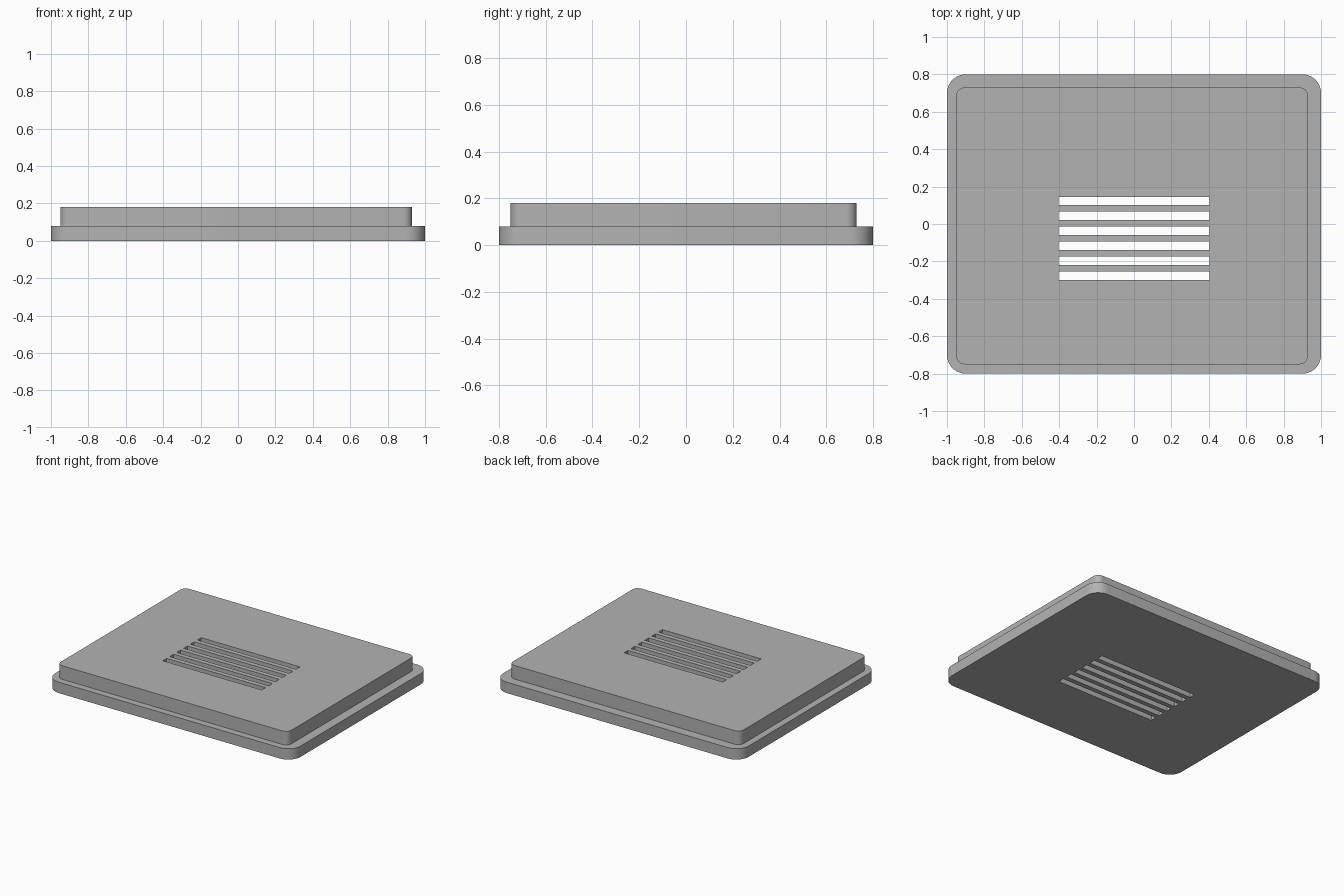
import bpy
import bmesh
from math import radians, cos, sin, pi

cube = bpy.data.objects.get("Cube")
if cube:
    bpy.data.objects.remove(cube)

grey = bpy.data.materials.new("plain grey")
grey.use_nodes = True
colour = (0.45, 0.45, 0.45, 1)
grey.diffuse_color = colour
grey.node_tree.nodes["Principled BSDF"].inputs["Base Color"].default_value = colour


def add_object(name, bm):
    bmesh.ops.recalc_face_normals(bm, faces=bm.faces)
    mesh = bpy.data.meshes.new(name)
    bm.to_mesh(mesh)
    bm.free()
    mesh.materials.append(grey)
    obj = bpy.data.objects.new(name, mesh)
    bpy.context.collection.objects.link(obj)
    return obj


def rounded_slab(name, x0, x1, y0, y1, z0, z1, radius, steps=10):
    """Extrude a rectangle with rounded corners."""
    bm = bmesh.new()
    corners = [(x1 - radius, y1 - radius), (x0 + radius, y1 - radius),
               (x0 + radius, y0 + radius), (x1 - radius, y0 + radius)]
    ring = []
    for i, (cx, cy) in enumerate(corners):
        for s in range(steps + 1):
            a = (i + s / steps) * pi / 2
            ring.append(bm.verts.new((cx + radius * cos(a), cy + radius * sin(a), z0)))
    face = bm.faces.new(ring)
    top = bmesh.ops.extrude_face_region(bm, geom=[face], use_keep_orig=True)
    moved = [v for v in top["geom"] if isinstance(v, bmesh.types.BMVert)]
    bmesh.ops.translate(bm, verts=moved, vec=(0, 0, z1 - z0))
    return add_object(name, bm)


# Base plate and the slightly offset raised panel on it
base = rounded_slab("base_plate", -1, 1, -0.8, 0.8, 0, 0.08, 0.1)
panel = rounded_slab("raised_panel", -0.95, 0.93, -0.75, 0.73, 0.08, 0.18, 0.045)

# Row of vent slots passing through both slabs
bm = bmesh.new()
for i in range(6):
    slot = bmesh.ops.create_cube(bm, size=1)["verts"]
    bmesh.ops.scale(bm, verts=slot, vec=(0.805, 0.045, 0.6))
    bmesh.ops.translate(bm, verts=slot, vec=(0, 0.123 - 0.08 * i, 0.1))
cutter = add_object("vent_slot_cutter", bm)
cutter.hide_render = True
cutter.hide_set(True)
cutter.display_type = 'WIRE'

for obj in (base, panel):
    cut = obj.modifiers.new("vent slots", 'BOOLEAN')
    cut.operation = 'DIFFERENCE'
    cut.solver = 'EXACT'
    cut.object = cutter
    bpy.ops.object.select_all(action='DESELECT')
    bpy.context.view_layer.objects.active = obj
    obj.select_set(True)
    bpy.ops.object.modifier_apply(modifier=cut.name)
    bpy.ops.object.shade_smooth_by_angle(angle=radians(30))

bpy.data.objects.remove(cutter)
